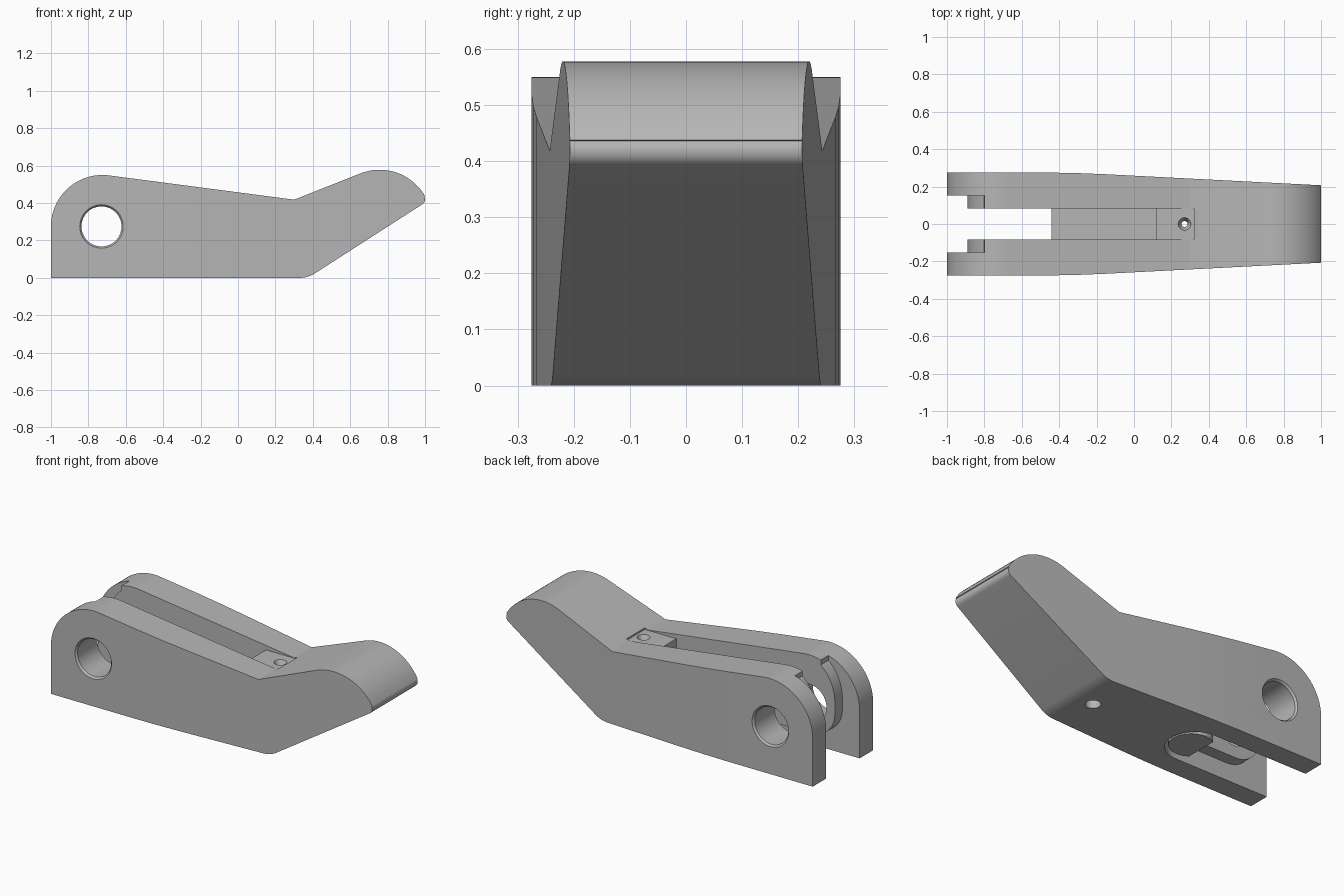
import bpy, bmesh, math
from mathutils import Vector

cube = bpy.data.objects.get("Cube")
if cube:
    bpy.data.objects.remove(cube, do_unlink=True)

grey = bpy.data.materials.new("plain_grey")
grey.use_nodes = True
grey.diffuse_color = (0.47, 0.47, 0.47, 1)
grey.node_tree.nodes["Principled BSDF"].inputs["Base Color"].default_value = (0.47, 0.47, 0.47, 1)


def arc(cx, cz, r, start, end, steps=20):
    angles = [math.radians(start + (end - start) * i / steps) for i in range(steps + 1)]
    return [(cx + r * math.cos(a), cz + r * math.sin(a)) for a in angles]


def finish(name, bm):
    bmesh.ops.recalc_face_normals(bm, faces=bm.faces[:])
    mesh = bpy.data.meshes.new(name)
    bm.to_mesh(mesh)
    bm.free()
    mesh.materials.append(grey)
    ob = bpy.data.objects.new(name, mesh)
    bpy.context.collection.objects.link(ob)
    return ob


def prism(points, place, direction):
    """Extrude a flat outline along a direction."""
    bm = bmesh.new()
    face = bm.faces.new([bm.verts.new(place(a, b)) for a, b in points])
    new = bmesh.ops.extrude_face_region(bm, geom=[face])["geom"]
    bmesh.ops.translate(bm, vec=Vector(direction),
                        verts=[v for v in new if isinstance(v, bmesh.types.BMVert)])
    return bm


def side_prism(points, half):
    return prism(points, lambda x, z: (x, -half, z), (0, 2 * half, 0))


def plan_prism(points, low, high):
    return prism(points, lambda x, y: (x, y, low), (0, 0, high - low))


def box(x0, x1, half, z0, z1):
    return side_prism([(x0, z0), (x1, z0), (x1, z1), (x0, z1)], half)


def cone(r1, r2, depth, centre, along_y=False):
    bm = bmesh.new()
    bmesh.ops.create_cone(bm, cap_ends=True, segments=64, radius1=r1, radius2=r2, depth=depth)
    for v in bm.verts:
        x, y, z = v.co
        v.co = Vector((x, -z, y) if along_y else (x, y, z)) + Vector(centre)
    return bm


def combine(target, bm, operation="DIFFERENCE"):
    tool = finish("cutter", bm)
    tool.hide_render = True
    mod = target.modifiers.new("cut", "BOOLEAN")
    mod.operation, mod.solver, mod.object = operation, "EXACT", tool
    bpy.context.view_layer.objects.active = target
    bpy.ops.object.modifier_apply(modifier=mod.name)
    bpy.data.objects.remove(tool, do_unlink=True)


# Lever body: side profile, narrowing towards the handle
profile = [(-1, 0)]
profile += arc(0.33, 0.15, 0.15, -90, -57.6, 10)
profile += arc(0.968, 0.42, 0.032, -57.6, 30, 10)
profile += arc(0.757, 0.298, 0.28, 30, 111.4, 24)
profile += [(0.3, 0.418)]
profile += arc(-0.725, 0.275, 0.275, 82.6, 180, 28)
bm = side_prism(profile, 0.275)
for x in (-0.45, -0.3, -0.15):
    bmesh.ops.bisect_plane(bm, geom=bm.verts[:] + bm.edges[:] + bm.faces[:],
                           plane_co=(x, 0, 0), plane_no=(1, 0, 0))


def half_width(x):
    if x > -0.151:
        return 0.266 - 0.0513 * (x + 0.15)
    return 0.272 if x > -0.31 else 0.275


for v in bm.verts:
    v.co.y = math.copysign(half_width(v.co.x), v.co.y)
body = finish("lever_body", bm)

# Wide clearance around the rounded inner pads of the fork
clearance = [(-1.1, -0.1), (-0.4, -0.1), (-0.4, 0.1)]
clearance += arc(-0.74, 0.25, 0.15, -90, -180, 12)
clearance += arc(-0.64, 0.32, 0.25, 180, 130, 12)
clearance += [(-0.8, 0.7), (-1.1, 0.7)]
combine(body, side_prism(clearance, 0.152))

# Rounded pocket underneath, with its half-round boss
pocket = arc(-0.4, 0, 0.152, -90, 90, 32) + [(-0.5, 0.152), (-0.5, -0.152)]
combine(body, plan_prism(pocket, -0.1, 0.1))
combine(body, plan_prism(arc(-0.375, 0, 0.115, -125, 125, 32), 0.002, 0.13), "UNION")

# Fork gap, stepped top slot and shallow seat for the screw
combine(body, box(-1.1, -0.44, 0.083, -0.1, 0.8))
combine(body, box(-0.5, 0.12, 0.083, 0.17, 0.8))
combine(body, box(0.1, 0.32, 0.083, 0.416, 0.8))

# Pivot hole with a chamfer on both outer faces
combine(body, cone(0.107, 0.107, 1, (-0.73, 0, 0.275), True))
for side in (-1, 1):
    radii = (0.117, 0.107) if side > 0 else (0.107, 0.117)
    for flip in (radii,):
        mouth = cone(flip[0], flip[1], 0.012, (-0.73, side * 0.27, 0.275), True)
        # the wide end of each chamfer faces outward
        wide_y = max(mouth.verts, key=lambda v: math.hypot(v.co.x + 0.73, v.co.z - 0.275)).co.y
        if abs(wide_y) < 0.27:
            for v in mouth.verts:
                v.co.y = 2 * side * 0.27 - v.co.y
        combine(body, mouth)

# Screw hole: countersunk on top, wider from below
combine(body, cone(0.016, 0.016, 1, (0.27, 0, 0.3)))
combine(body, cone(0.016, 0.036, 0.04, (0.27, 0, 0.4)))
combine(body, cone(0.04, 0.04, 0.3, (0.27, 0, 0)))

bpy.ops.object.select_all(action="DESELECT")
body.select_set(True)
bpy.context.view_layer.objects.active = body
bpy.ops.object.shade_smooth_by_angle(angle=math.radians(20))
